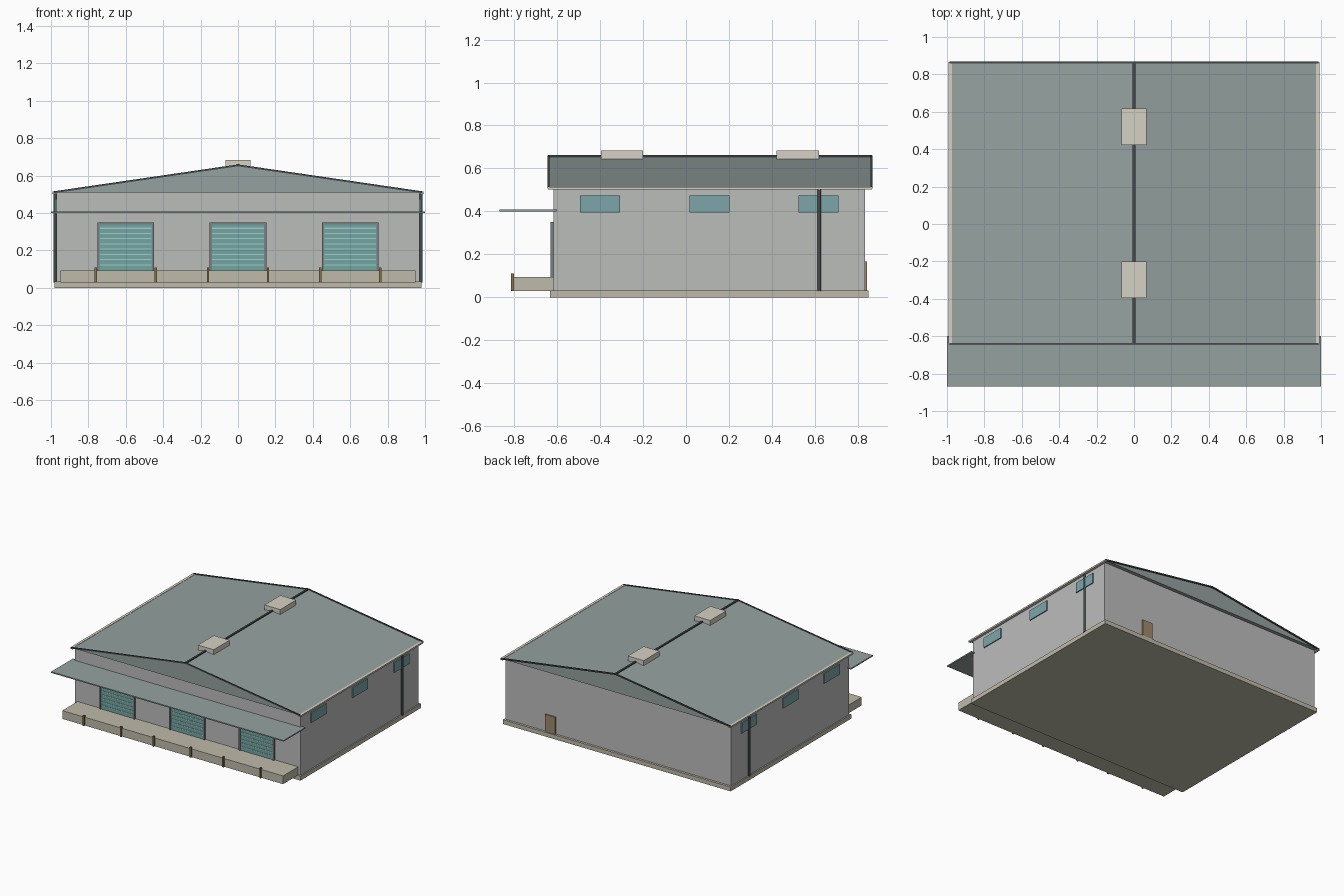
import bpy, bmesh, math

if "Cube" in bpy.data.objects:
    bpy.data.objects.remove(bpy.data.objects["Cube"])


def material(name, rgb):
    m = bpy.data.materials.new(name)
    m.diffuse_color = (*rgb, 1)
    m.use_nodes = True
    m.node_tree.nodes["Principled BSDF"].inputs["Base Color"].default_value = m.diffuse_color
    return m


WALL = material("wall_grey", (0.50, 0.51, 0.50))
ROOF = material("roof_green_grey", (0.30, 0.36, 0.35))
CONCRETE = material("concrete", (0.52, 0.49, 0.40))
CREAM = material("cream_metal", (0.68, 0.64, 0.55))
DARK = material("dark_metal", (0.06, 0.07, 0.07))
FRAME = material("frame_grey", (0.20, 0.22, 0.22))
TEAL = material("teal_door", (0.16, 0.38, 0.37))
SLAT = material("slat_light", (0.40, 0.60, 0.58))
GLASS = material("window_glass", (0.20, 0.38, 0.40))
BUMPER = material("bumper_brown", (0.24, 0.17, 0.07))
WOOD = material("back_door_brown", (0.35, 0.25, 0.15))


def finish(name, bm, mat):
    bmesh.ops.recalc_face_normals(bm, faces=bm.faces)
    me = bpy.data.meshes.new(name)
    bm.to_mesh(me)
    bm.free()
    me.materials.append(mat)
    ob = bpy.data.objects.new(name, me)
    bpy.context.collection.objects.link(ob)
    return ob


def box(name, x, y, z, mat):
    """Box from (min, max) ranges on each axis."""
    bm = bmesh.new()
    bmesh.ops.create_cube(bm, size=1)
    for v in bm.verts:
        v.co = [r[0] if c < 0 else r[1] for c, r in zip(v.co, (x, y, z))]
    return finish(name, bm, mat)


def prism(name, profile, y0, y1, mat):
    """Extrude an x-z profile along y."""
    bm = bmesh.new()
    face = bm.faces.new([bm.verts.new((x, y0, z)) for x, z in profile])
    ext = bmesh.ops.extrude_face_region(bm, geom=[face])
    for g in ext["geom"]:
        if isinstance(g, bmesh.types.BMVert):
            g.co.y = y1
    return finish(name, bm, mat)


# Ground slab, walls and loading dock
box("ground_slab", (-0.98, 0.98), (-0.632, 0.85), (0, 0.033), CONCRETE)
box("walls", (-0.97, 0.97), (-0.617, 0.832), (0.03, 0.512), WALL)
box("loading_dock", (-0.95, 0.95), (-0.803, -0.615), (0.03, 0.094), CONCRETE)

# Gabled roof, ridge cap and barge boards
prism("roof", [(-0.985, 0.51), (0.985, 0.51), (0, 0.655)], -0.638, 0.86, ROOF)
box("ridge_cap", (-0.007, 0.007), (-0.643, 0.865), (0.648, 0.662), DARK)
barge = [(-0.987, 0.506), (0, 0.65), (0.987, 0.506),
         (0.987, 0.516), (0, 0.66), (-0.987, 0.516)]
prism("front_barge_board", barge, -0.644, -0.636, DARK)
prism("back_barge_board", barge, 0.858, 0.868, DARK)

# Roof vents
for i, y in enumerate((-0.298, 0.52)):
    box(f"roof_vent_{i}", (-0.068, 0.068), (y - 0.098, y + 0.098), (0.62, 0.684), CREAM)

# Canopy over the dock
box("dock_canopy", (-1, 1), (-0.868, -0.6), (0.399, 0.408), ROOF)

# Roller doors with frame, slats and dock bumpers
for i, cx in enumerate((-0.6, 0, 0.6)):
    box(f"roller_door_{i}", (cx - 0.142, cx + 0.142), (-0.624, -0.612), (0.094, 0.34), TEAL)
    for k in range(8):
        z = 0.123 + k * 0.028
        box(f"door_slat_{i}_{k}", (cx - 0.138, cx + 0.138), (-0.627, -0.622),
            (z - 0.003, z + 0.003), SLAT)
    box(f"door_head_{i}", (cx - 0.152, cx + 0.152), (-0.631, -0.612), (0.338, 0.35), FRAME)
    for s in (-1, 1):
        a, b = sorted((cx + s * 0.14, cx + s * 0.152))
        box(f"door_jamb_{i}_{s}", (a, b), (-0.631, -0.612), (0.094, 0.34), FRAME)
        bx = cx + s * 0.16
        box(f"dock_bumper_{i}_{s}", (bx - 0.006, bx + 0.006), (-0.815, -0.8),
            (0.03, 0.11), BUMPER)

# Both sides: gutter, high windows and downpipe
for s, side in ((-1, "left"), (1, "right")):
    box(f"{side}_gutter", sorted((s * 0.972, s * 0.992)), (-0.643, 0.865), (0.502, 0.514), CREAM)
    for i, y in enumerate((-0.40, 0.109, 0.617)):
        box(f"{side}_window_{i}", sorted((s * 0.96, s * 0.978)),
            (y - 0.093, y + 0.093), (0.396, 0.475), GLASS)
    bpy.ops.mesh.primitive_cylinder_add(vertices=10, radius=0.008, depth=0.475,
                                        location=(s * 0.979, 0.62, 0.2675))
    pipe = bpy.context.object
    pipe.name = f"{side}_downpipe"
    pipe.data.materials.append(DARK)
    bpy.ops.object.shade_smooth_by_angle(angle=math.radians(40))

# Back personnel door
box("back_door", (0.535, 0.625), (0.825, 0.843), (0.033, 0.167), WOOD)
